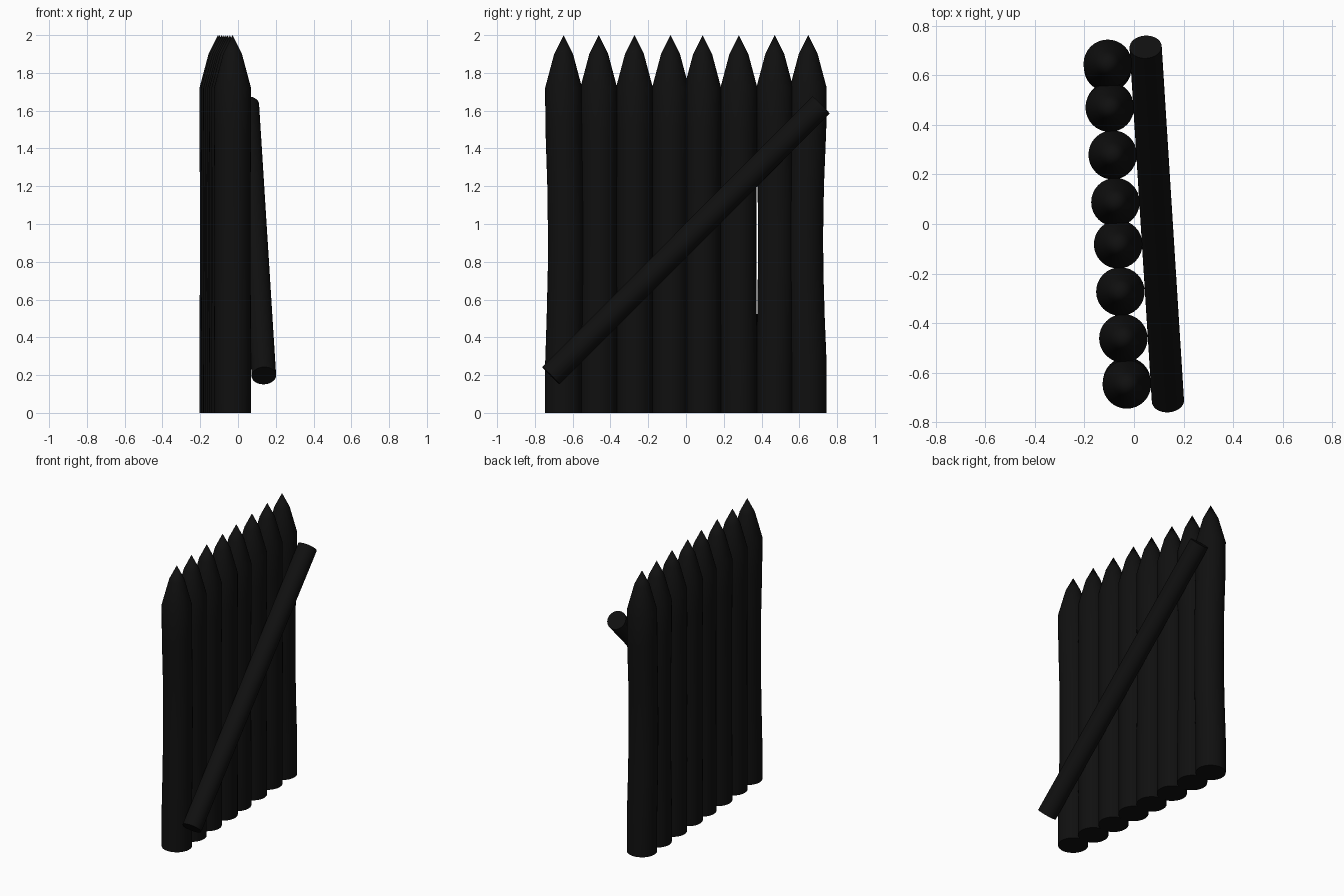
import bpy, bmesh, math
from mathutils import Vector

if "Cube" in bpy.data.objects:
    bpy.data.objects.remove(bpy.data.objects["Cube"])

SIDES = 32
mat = bpy.data.materials.new("dark_wood")
mat.diffuse_color = (0.005, 0.005, 0.005, 1)
mat.use_nodes = True
mat.node_tree.nodes["Principled BSDF"].inputs["Base Color"].default_value = mat.diffuse_color


def finish(bm, name):
    bmesh.ops.recalc_face_normals(bm, faces=bm.faces)
    mesh = bpy.data.meshes.new(name)
    bm.to_mesh(mesh)
    bm.free()
    mesh.materials.append(mat)
    obj = bpy.data.objects.new(name, mesh)
    bpy.context.collection.objects.link(obj)
    bpy.ops.object.select_all(action='DESELECT')
    bpy.context.view_layer.objects.active = obj
    obj.select_set(True)
    bpy.ops.object.shade_smooth_by_angle(angle=math.radians(35))
    return obj


def log(name, rings, tip=None):
    """Capped stack of rings (z, radius, y offset), optionally ending in a point."""
    bm = bmesh.new()
    loops = []
    for z, r, dy in rings:
        loops.append([bm.verts.new((r * math.cos(a), r * math.sin(a) + dy, z))
                      for a in (2 * math.pi * i / SIDES for i in range(SIDES))])
    bm.faces.new(loops[0])
    for lo, hi in zip(loops, loops[1:]):
        for i in range(SIDES):
            j = (i + 1) % SIDES
            bm.faces.new((lo[i], lo[j], hi[j], hi[i]))
    if tip is None:
        bm.faces.new(loops[-1])
    else:
        apex = bm.verts.new((0, 0, tip))
        for i in range(SIDES):
            bm.faces.new((loops[-1][i], loops[-1][(i + 1) % SIDES], apex))
    return finish(bm, name)


# Row of sharpened stakes: x, y, sideways bow at mid height
stakes = [(-0.029, -0.648, 0.013), (-0.043, -0.462, 0), (-0.055, -0.273, 0),
          (-0.064, -0.082, 0), (-0.075, 0.088, 0), (-0.086, 0.280, -0.004),
          (-0.098, 0.470, 0.007), (-0.106, 0.647, -0.017)]
R = 0.098
for n, (x, y, bow) in enumerate(stakes, 1):
    rings = [(0, R, 0), (0.25, R, 0), (0.5, R - 0.001, bow * 0.55),
             (0.75, R - 0.002, bow * 0.93), (0.95, R - 0.002, bow),
             (1.2, R - 0.002, bow * 0.75), (1.5, R, bow * 0.15),
             (1.72, R, 0), (1.9, 0.05, 0)]
    log(f"stake_{n}", rings, tip=2.0).location = (x, y, 0)

# Diagonal brace pole
low, high = Vector((0.137, -0.715, 0.197)), Vector((0.047, 0.715, 1.63))
axis = high - low
brace = log("diagonal_brace", [(0, 0.065, 0), (axis.length, 0.065, 0)])
brace.location = low
brace.rotation_euler = axis.to_track_quat('Z', 'Y').to_euler()
